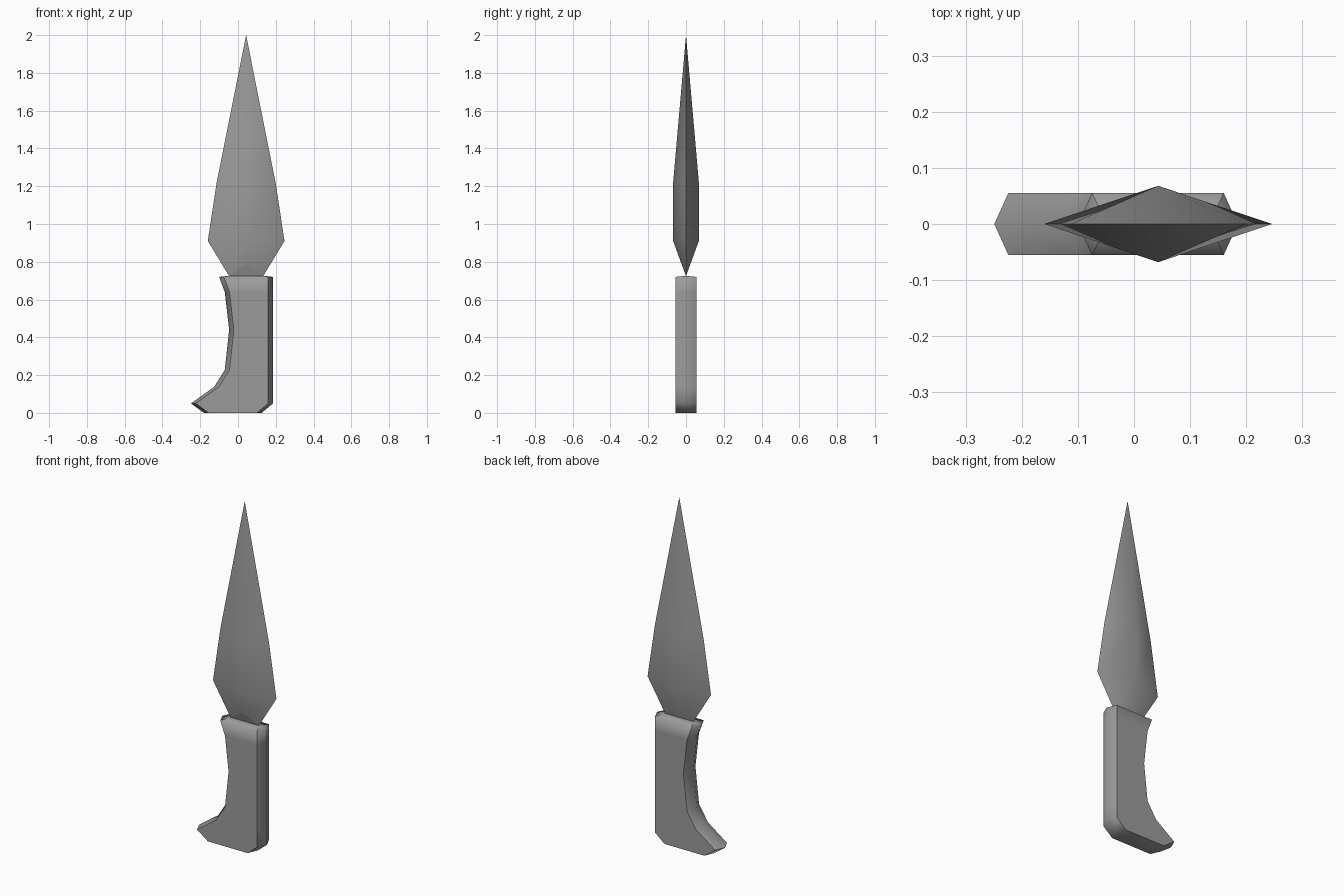
import bpy, bmesh, math

if "Cube" in bpy.data.objects:
    bpy.data.objects.remove(bpy.data.objects["Cube"])

# Dark grey shared by both parts
grey = bpy.data.materials.new("dark_grey")
grey.diffuse_color = (0.33, 0.33, 0.33, 1)
grey.use_nodes = True
grey.node_tree.nodes["Principled BSDF"].inputs["Base Color"].default_value = grey.diffuse_color


def loft(name, rings, smooth_angle):
    """Skin a stack of equal-length point rings into a closed mesh."""
    bm = bmesh.new()
    rows = [[bm.verts.new(p) for p in ring] for ring in rings]
    n = len(rows[0])
    for a, b in zip(rows, rows[1:]):
        for i in range(n):
            j = (i + 1) % n
            bm.faces.new((a[i], a[j], b[j], b[i]))
    bm.faces.new(rows[0][::-1])
    bm.faces.new(rows[-1])
    bmesh.ops.remove_doubles(bm, verts=bm.verts, dist=0.0005)
    bmesh.ops.dissolve_degenerate(bm, edges=bm.edges, dist=0.0005)
    bmesh.ops.recalc_face_normals(bm, faces=bm.faces)
    mesh = bpy.data.meshes.new(name)
    bm.to_mesh(mesh)
    bm.free()
    mesh.materials.append(grey)
    obj = bpy.data.objects.new(name, mesh)
    bpy.context.collection.objects.link(obj)
    bpy.ops.object.select_all(action='DESELECT')
    obj.select_set(True)
    bpy.context.view_layer.objects.active = obj
    bpy.ops.object.shade_smooth_by_angle(angle=math.radians(smooth_angle))
    return obj


def set_sharp(obj, test, sharp):
    """Override edge sharpness where test(end_a, end_b) holds."""
    verts = obj.data.vertices
    for e in obj.data.edges:
        if test(*(verts[i].co for i in e.vertices)):
            e.use_edge_sharp = sharp


def hexagon(z, left, right, inset=0.025, depth=0.055):
    l, r = left + inset, right - inset
    return [(left, 0, z), (l, -depth, z), (r, -depth, z),
            (right, 0, z), (r, depth, z), (l, depth, z)]


def diamond(z, half_width, depth):
    return [(CX - half_width, 0, z), (CX, -depth, z),
            (CX + half_width, 0, z), (CX, depth, z)]


CX = 0.043  # blade centre line

# Handle: six-sided grip with a hooked pommel, top closing onto the blade root
grip = [(0.0, -0.18, 0.125), (0.05, -0.249, 0.185), (0.137, -0.127, 0.185),
        (0.227, -0.07, 0.185), (0.44, -0.047, 0.185), (0.64, -0.07, 0.185),
        (0.72, -0.1, 0.185)]
rings = [hexagon(*g) for g in grip]
rings.append(hexagon(0.726, CX - 0.09, CX + 0.09, 0, 0))
handle = loft("handle", rings, 58)
# soft rim around the top, crisp creases running in to the blade root
set_sharp(handle, lambda a, b: abs(a.z - 0.72) < 1e-3 and abs(b.z - 0.72) < 1e-3, False)
set_sharp(handle, lambda a, b: min(a.z, b.z) > 0.71 and abs(a.z - b.z) > 0.003
          and max(abs(a.y), abs(b.y)) > 0.01, True)

# Blade: diamond section, with a small facet at the front of the root
root = diamond(0.724, 0.09, 0)
root[1] = (CX, -0.02, 0.782)
blade = loft("blade", [root, diamond(0.91, 0.203, 0.068),
                       diamond(1.22, 0.156, 0.068), diamond(2.0, 0, 0)], 60)
set_sharp(blade, lambda a, b: max(a.z, b.z) < 0.8, True)
